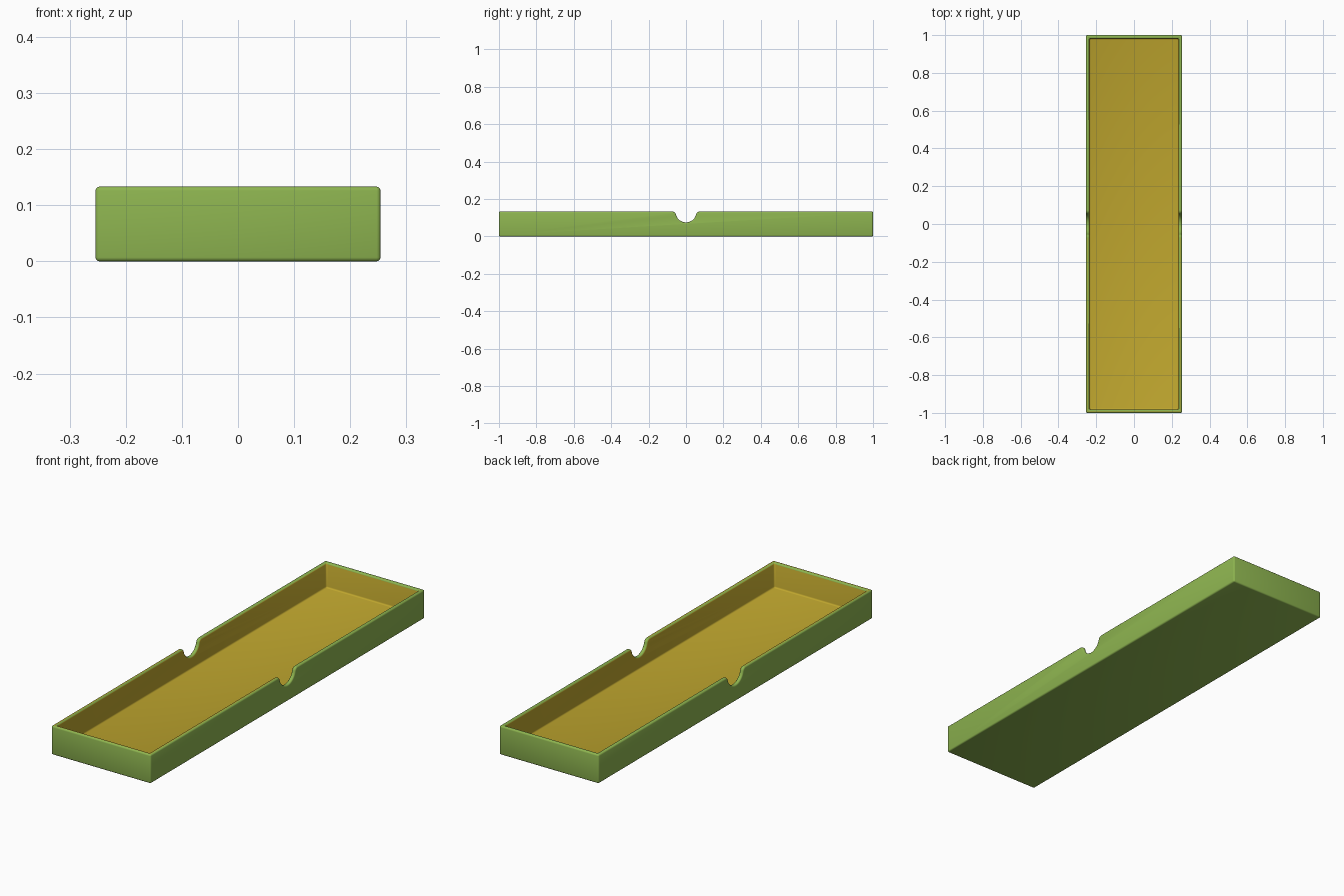
import bpy, bmesh, math

cube = bpy.data.objects.get("Cube")
if cube:
    bpy.data.objects.remove(cube, do_unlink=True)

HX, HY, TOP = 0.254, 1.0, 0.133      # outer half sizes and height
WALL, ROUND = 0.018, 0.007
IX, IY = HX - WALL, HY - WALL        # cavity half sizes


def material(name, rgb):
    m = bpy.data.materials.new(name)
    m.use_nodes = True
    m.diffuse_color = (*rgb, 1)
    m.node_tree.nodes["Principled BSDF"].inputs["Base Color"].default_value = (*rgb, 1)
    return m


def prism(name, profile, axis_start, axis_end):
    """Extrude a (y, z) profile along x."""
    bm = bmesh.new()
    face = bm.faces.new([bm.verts.new((axis_start, y, z)) for y, z in profile])
    ext = bmesh.ops.extrude_face_region(bm, geom=[face])
    verts = [v for v in ext["geom"] if isinstance(v, bmesh.types.BMVert)]
    bmesh.ops.translate(bm, verts=verts, vec=(axis_end - axis_start, 0, 0))
    bmesh.ops.recalc_face_normals(bm, faces=bm.faces)
    mesh = bpy.data.meshes.new(name)
    bm.to_mesh(mesh)
    bm.free()
    obj = bpy.data.objects.new(name, mesh)
    bpy.context.collection.objects.link(obj)
    return obj


def box(name, hx, hy, z0, z1):
    return prism(name, [(-hy, z0), (hy, z0), (hy, z1), (-hy, z1)], -hx, hx)


def notch_profile():
    """Round finger notch whose lips curve out into the rim."""
    radius, centre, lip = 0.055, 0.13, 0.02
    lip_z = TOP - lip
    lip_y = math.sqrt((radius + lip) ** 2 - (centre - lip_z) ** 2)
    tilt = math.atan2(centre - lip_z, lip_y)
    half = []
    for i in range(11):                       # bottom arc
        a = -math.pi / 2 + (math.pi / 2 - tilt) * i / 10
        half.append((radius * math.cos(a), centre + radius * math.sin(a)))
    for i in range(1, 8):                     # lip, turning back to the rim
        a = math.pi - tilt - (math.pi / 2 - tilt) * i / 7
        half.append((lip_y + lip * math.cos(a), lip_z + lip * math.sin(a)))
    half.append((half[-1][0], TOP + 0.1))
    return [(-y, z) for y, z in reversed(half[1:])] + half


# Tray body with cavity and finger notches cut out
tray = box("tray", HX, HY, 0, TOP)
cavity = box("cavity_cutter", IX, IY, WALL, TOP + 0.1)
notch = prism("notch_cutter", notch_profile(), -HX - 0.1, HX + 0.1)
for cutter in (cavity, notch):
    cutter.hide_render = True
    mod = tray.modifiers.new("cut", "BOOLEAN")
    mod.operation, mod.solver, mod.object = "DIFFERENCE", "EXACT", cutter

# Soft edges on rim, corners and floor
bevel = tray.modifiers.new("soft_edges", "BEVEL")
bevel.width, bevel.segments = ROUND, 3
bevel.limit_method, bevel.angle_limit = "ANGLE", math.radians(50)
bevel.use_clamp_overlap = False

bpy.context.view_layer.update()
graph = bpy.context.evaluated_depsgraph_get()
mesh = bpy.data.meshes.new_from_object(tray.evaluated_get(graph))
tray.modifiers.clear()
tray.data = mesh
for cutter in (cavity, notch):
    bpy.data.objects.remove(cutter, do_unlink=True)

# Green shell, yellow lining on the faces inside the cavity
mesh.materials.clear()
mesh.materials.append(material("leaf green", (0.27, 0.46, 0.08)))
mesh.materials.append(material("mustard lining", (0.52, 0.38, 0.027)))
EPS = 0.0005
for f in mesh.polygons:
    c = f.center
    inside = abs(c.x) < IX + EPS and abs(c.y) < IY + EPS and c.z > WALL / 2
    f.material_index = int(inside)

bpy.ops.object.select_all(action="DESELECT")
tray.select_set(True)
bpy.context.view_layer.objects.active = tray
bpy.ops.object.shade_smooth_by_angle(angle=math.radians(35))
